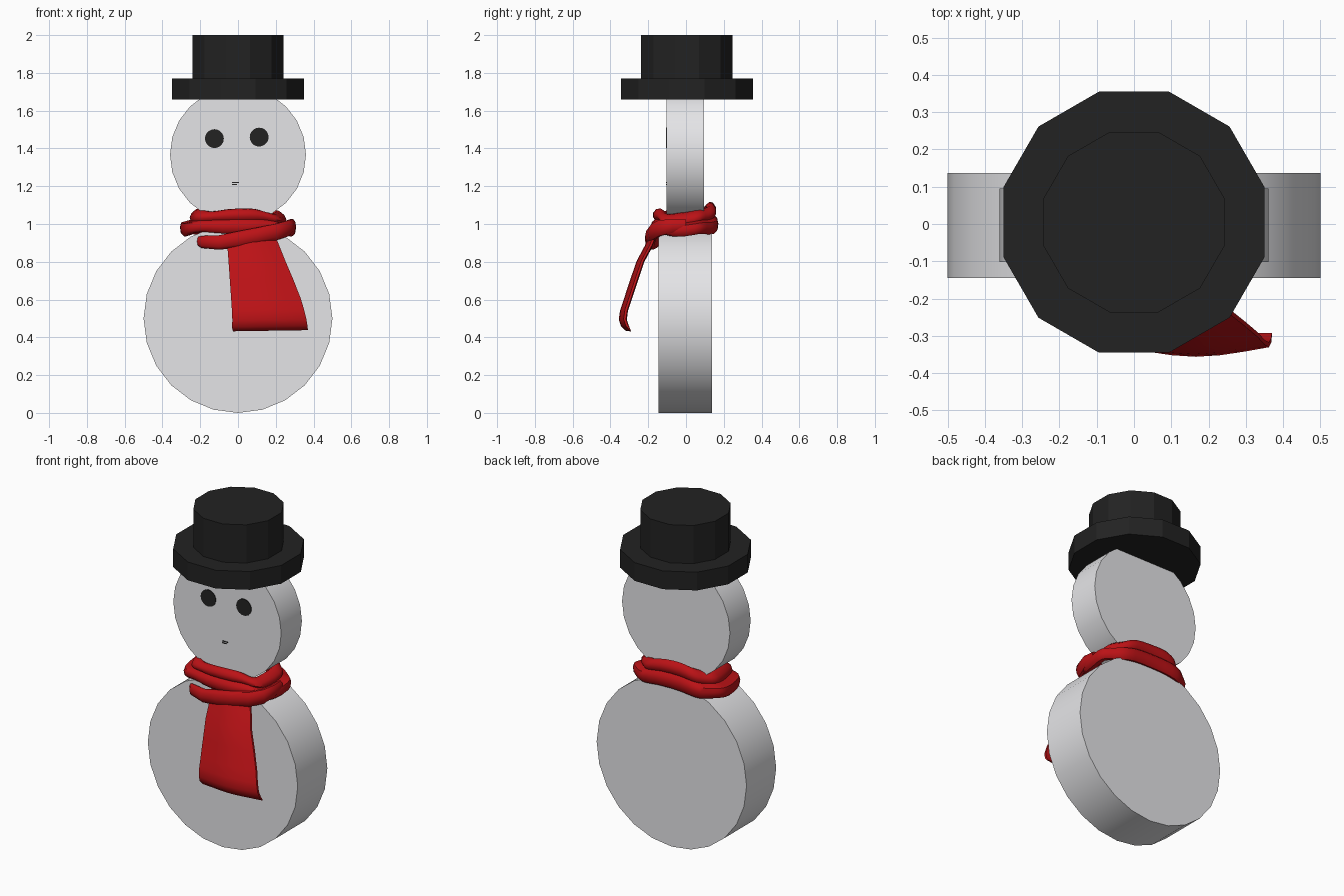
import bpy, bmesh, math
from mathutils import Vector

if "Cube" in bpy.data.objects:
    bpy.data.objects.remove(bpy.data.objects["Cube"])


def material(name, rgb):
    m = bpy.data.materials.new(name)
    m.diffuse_color = (*rgb, 1)
    m.use_nodes = True
    m.node_tree.nodes["Principled BSDF"].inputs["Base Color"].default_value = m.diffuse_color
    return m


SNOW = material("snow white", (0.8, 0.8, 0.82))
BLACK = material("matte black", (0.016, 0.016, 0.016))
RED = material("scarf red", (0.5, 0.006, 0.008))


def finish(ob, name, mat, angle=None):
    ob.name = name
    ob.data.materials.append(mat)
    if angle:
        bpy.ops.object.select_all(action='DESELECT')
        ob.select_set(True)
        bpy.context.view_layer.objects.active = ob
        bpy.ops.object.shade_smooth_by_angle(angle=math.radians(angle))
    return ob


def disc(name, x, z, r, y0, y1, mat, sides=24, angle=None):
    """Upright disc facing the front."""
    bpy.ops.mesh.primitive_cylinder_add(vertices=sides, radius=r, depth=y1 - y0,
        location=(x, (y0 + y1) / 2, z), rotation=(math.pi / 2, 0, 0))
    return finish(bpy.context.object, name, mat, angle)


def drum(name, half_width, z0, z1):
    """Twelve-sided hat part with a flat towards the front."""
    bpy.ops.mesh.primitive_cylinder_add(vertices=12, radius=half_width / math.cos(math.pi / 12),
        depth=z1 - z0, location=(0, 0.005, (z0 + z1) / 2), rotation=(0, 0, math.pi / 12))
    return finish(bpy.context.object, name, BLACK)


def loft(name, rings, closed, mat):
    """Skin a row of equal cross-sections."""
    bm = bmesh.new()
    rows = [[bm.verts.new(p) for p in r] for r in rings]
    n = len(rows[0])
    pairs = list(zip(rows, rows[1:]))
    if closed:
        pairs.append((rows[-1], rows[0]))
    else:
        bm.faces.new(rows[0])
        bm.faces.new(rows[-1])
    for a, b in pairs:
        for i in range(n):
            j = (i + 1) % n
            bm.faces.new((a[i], a[j], b[j], b[i]))
    bmesh.ops.recalc_face_normals(bm, faces=bm.faces)
    me = bpy.data.meshes.new(name)
    bm.to_mesh(me)
    bm.free()
    ob = bpy.data.objects.new(name, me)
    bpy.context.collection.objects.link(ob)
    return finish(ob, name, mat, 50)


# Body and head
disc("body", 0, 0.5, 0.5, -0.145, 0.137, SNOW, angle=30)
disc("head", 0, 1.367, 0.36, -0.102, 0.095, SNOW, angle=30)

# Eyes and mouth as thin plates
disc("eye_left", -0.125, 1.452, 0.05, -0.106, -0.1, BLACK, 20)
disc("eye_right", 0.112, 1.46, 0.05, -0.106, -0.1, BLACK, 20)
for i, (x, z, w) in enumerate([(-0.014, 1.219, 0.036), (-0.019, 1.208, 0.026)]):
    bpy.ops.mesh.primitive_cube_add(size=1, location=(x, -0.102, z))
    bpy.context.object.scale = (w, 0.006, 0.005)
    finish(bpy.context.object, f"mouth_line_{i + 1}", BLACK)

# Hat
drum("hat_brim", 0.35, 1.66, 1.77)
drum("hat_crown", 0.242, 1.77, 2.0)

# Scarf collar: folded band round a squarish oval
fold = [(0.06, -0.05), (0.0, -0.018), (0.1, -0.004), (0.3, 0.0), (0.46, -0.006),
        (0.56, -0.022), (0.66, -0.012), (0.82, -0.012), (0.97, -0.028), (1.0, -0.045), (0.9, -0.065)]
rings = []
N = 44
for k in range(N):
    t = 2 * math.pi * k / N
    c, s = math.cos(t), math.sin(t)
    front = max(0, -s)
    p = 2 / 3.0
    dx, dy = math.copysign(abs(c) ** p, c), math.copysign(abs(s) ** p, s)
    low = 0.935 + 0.02 * max(0, s) + 0.02 * front + 0.006 * math.sin(5 * t)
    high = 1.075 + 0.035 * max(0, s) - 0.02 * max(0, c) * abs(c) + 0.008 * math.sin(4 * t + 1)
    wob = 0.005 * math.sin(7 * t)
    rings.append([((0.305 - 0.06 * f * (f > 0.5) + o + wob) * dx,
                   (0.178 + o + wob) * dy - 0.004, low + (high - low) * f) for f, o in fold])
loft("scarf_collar", rings, True, RED)

# Scarf wrap crossing the front: x, y, z, half height, half thickness
wrap = [(-0.208, -0.145, 0.908, 0.025, 0.012), (-0.19, -0.162, 0.905, 0.034, 0.02),
        (-0.1, -0.184, 0.902, 0.04, 0.026), (0.0, -0.19, 0.918, 0.046, 0.028),
        (0.1, -0.188, 0.937, 0.046, 0.028), (0.2, -0.175, 0.957, 0.046, 0.026),
        (0.265, -0.14, 0.978, 0.044, 0.024), (0.285, -0.07, 0.99, 0.038, 0.022),
        (0.28, 0.0, 0.995, 0.03, 0.018)]
rings = []
for i, (x, y, z, h, d) in enumerate(wrap):
    a, b = wrap[max(0, i - 1)], wrap[min(len(wrap) - 1, i + 1)]
    out = Vector((b[1] - a[1], a[0] - b[0], 0)).normalized()
    rings.append([Vector((x, y, z + h * math.sin(q))) + out * d * math.cos(q)
                  for q in [2 * math.pi * j / 10 for j in range(10)]])
loft("scarf_wrap", rings, False, RED)

# Scarf tail: z, left x, right x, y
tail = [(0.95, -0.06, 0.19, -0.165), (0.88, -0.056, 0.218, -0.195), (0.8, -0.05, 0.25, -0.238),
        (0.7, -0.043, 0.293, -0.272), (0.6, -0.036, 0.332, -0.305), (0.54, -0.032, 0.35, -0.325),
        (0.49, -0.03, 0.362, -0.332), (0.455, -0.032, 0.368, -0.32), (0.432, -0.027, 0.37, -0.303)]
rings = []
for k, (z, xl, xr, y) in enumerate(tail):
    us = [i / 6 for i in range(7)]
    half = 0.016 if k < 8 else 0.008

    def point(u, side):
        edge = 1 - 0.6 * abs(2 * u - 1) ** 4
        bow = 0.008 * math.cos(2 * math.pi * u)
        return (xl + (xr - xl) * u, y + bow + side * half * edge, z + 0.006 * u)
    rings.append([point(u, -1) for u in us] + [point(u, 1) for u in reversed(us)])
loft("scarf_tail", rings, False, RED)
